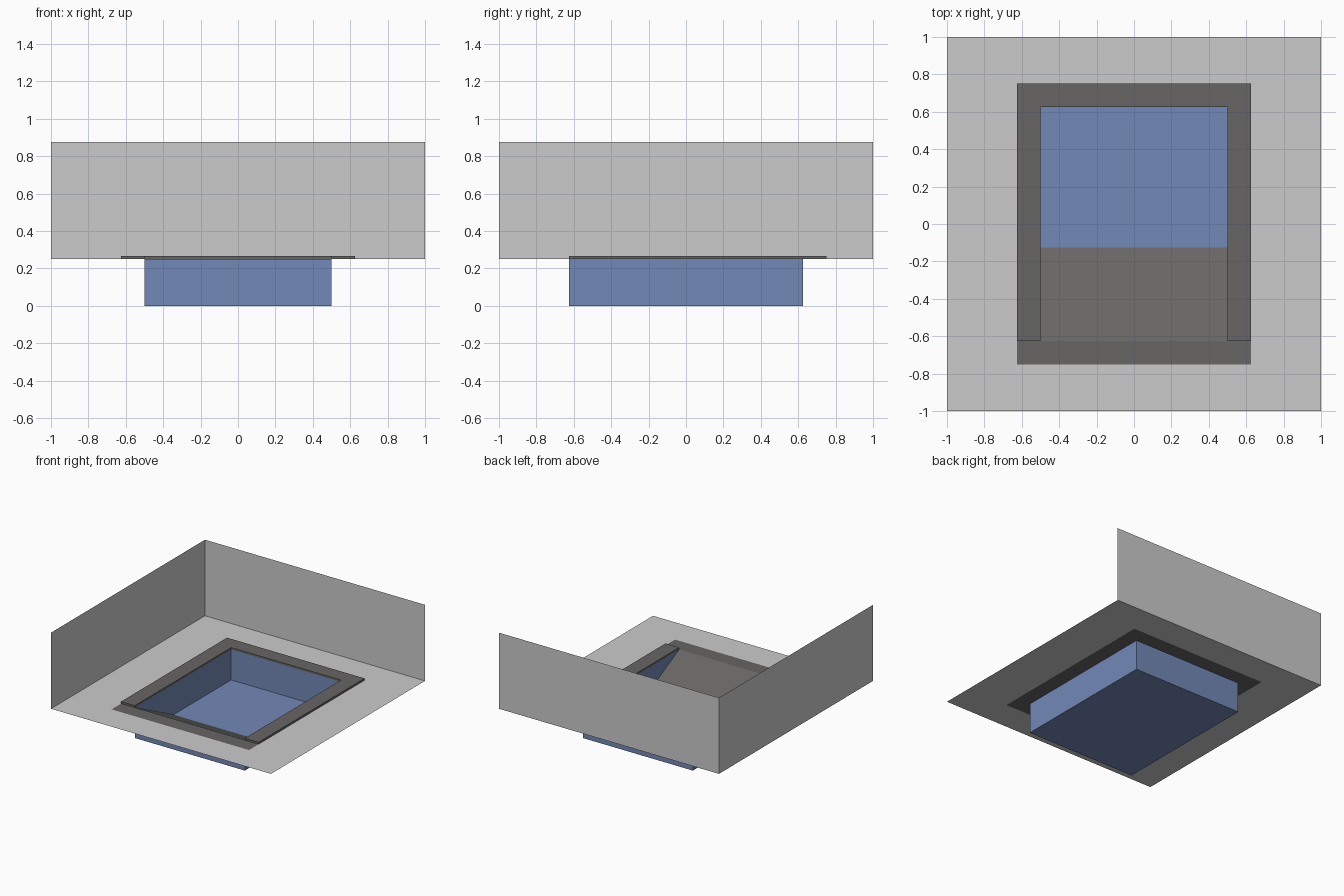
import bpy, bmesh

if "Cube" in bpy.data.objects:
    bpy.data.objects.remove(bpy.data.objects["Cube"])

GROUND, WALL_TOP, RIM_TOP = 0.25, 0.875, 0.266


def material(name, color):
    m = bpy.data.materials.new(name)
    m.diffuse_color = (*color, 1)
    m.use_nodes = True
    m.node_tree.nodes["Principled BSDF"].inputs["Base Color"].default_value = m.diffuse_color
    return m


def build(name, polys, mat=None, extrude=0):
    """Sheet from polygons; optionally extruded upwards into a solid."""
    bm = bmesh.new()
    for p in polys:
        bm.faces.new([bm.verts.new(c) for c in p])
    bmesh.ops.remove_doubles(bm, verts=bm.verts, dist=1e-5)
    if extrude:
        bottom = bm.faces[:]
        ext = bmesh.ops.extrude_face_region(bm, geom=bottom, use_keep_orig=True)
        top = [v for v in ext["geom"] if isinstance(v, bmesh.types.BMVert)]
        bmesh.ops.translate(bm, verts=top, vec=(0, 0, extrude))
        bmesh.ops.recalc_face_normals(bm, faces=bm.faces)
    me = bpy.data.meshes.new(name)
    bm.to_mesh(me)
    bm.free()
    ob = bpy.data.objects.new(name, me)
    bpy.context.collection.objects.link(ob)
    if mat:
        me.materials.append(mat)
    return ob


def rect(x0, x1, y0, y1, z):
    return [(x0, y0, z), (x1, y0, z), (x1, y1, z), (x0, y1, z)]


def wall(a, b, z0, z1):
    return [(*a, z0), (*b, z0), (*b, z1), (*a, z1)]


stone = material("dark_stone", (0.135, 0.132, 0.128))
blue = material("pool_blue", (0.17, 0.25, 0.47))

# Patio floor: ring of four mitred quads around the pool opening
outer, inner = rect(-1, 1, -1, 1, GROUND), rect(-0.625, 0.625, -0.75, 0.75, GROUND)
build("patio_floor", [[outer[i], outer[(i + 1) % 4], inner[(i + 1) % 4], inner[i]]
                      for i in range(4)])

# Two thin walls, facing into the patio
build("left_wall", [wall((-1, -1), (-1, 1), GROUND, WALL_TOP)])
build("back_wall", [wall((-1, 1), (1, 1), GROUND, WALL_TOP)])

# Pool basin, open at the top
basin = rect(-0.5, 0.5, -0.625, 0.625, 0)
corners = [c[:2] for c in basin]
build("pool_basin", [basin] + [wall(corners[(i + 1) % 4], corners[i], 0, GROUND)
                               for i in range(4)], blue)

# Entry ramp running down into the pool, and the flush strip before it
build("entry_ramp", [[(-0.5, -0.625, GROUND), (0.5, -0.625, GROUND),
                      (0.5, -0.125, 0.001), (-0.5, -0.125, 0.001)]], stone)
build("entry_strip", [rect(-0.625, 0.625, -0.75, -0.625, GROUND)], stone)

# Raised U-shaped rim around the other three sides
u_half = [(0.5, -0.625), (0.625, -0.625), (0.625, 0.75)]
u_shape = u_half + [(-x, y) for x, y in reversed(u_half)] + [(-0.5, 0.625), (0.5, 0.625)]
build("pool_rim", [[(x, y, GROUND) for x, y in u_shape]], stone, RIM_TOP - GROUND)
